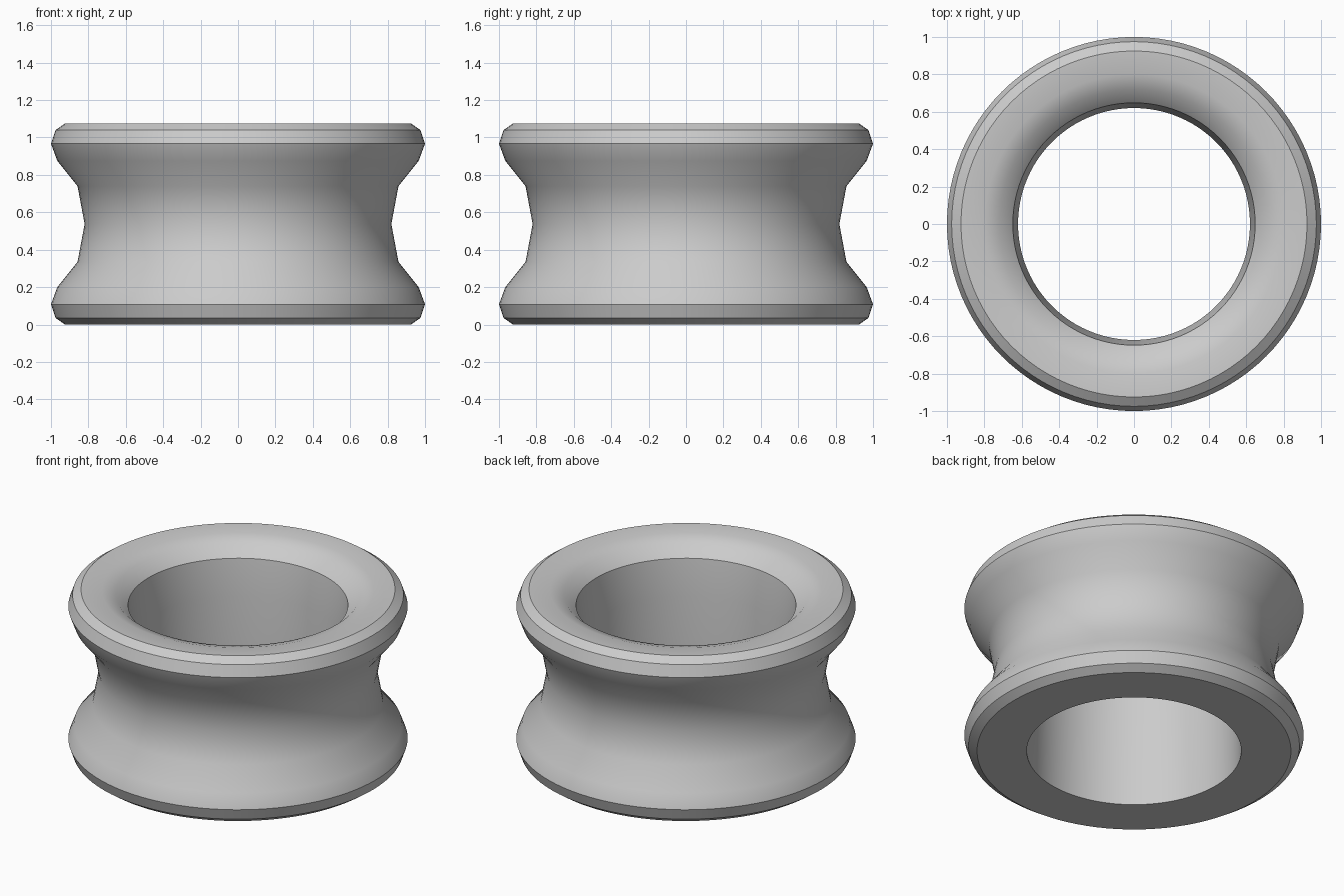
import bpy
import bmesh
from math import radians, tau
from mathutils import Matrix, Vector

cube = bpy.data.objects.get("Cube")
if cube:
    bpy.data.objects.remove(cube, do_unlink=True)

SEGMENTS = 96

# Half of the waisted outer wall, mirrored about mid height
MID = 0.5375
lower_outer = [(0.925, 0.0), (0.975, 0.035), (1.0, 0.108), (0.966, 0.20), (0.858, 0.335)]
upper_outer = [(r, 2 * MID - z) for r, z in reversed(lower_outer)]

# Dished top lip running down into the bore
inner = [(0.80, 1.07), (0.72, 1.045), (0.648, 0.975), (0.62, 0.74), (0.632, 0.0)]
profile = lower_outer + [(0.82, MID)] + upper_outer + inner

# Revolve the closed profile
bm = bmesh.new()
rings = []
for i in range(SEGMENTS):
    turn = Matrix.Rotation(tau * i / SEGMENTS, 3, "Z")
    rings.append([bm.verts.new(turn @ Vector((r, 0, z))) for r, z in profile])
count = len(profile)
for i in range(SEGMENTS):
    a, b = rings[i], rings[(i + 1) % SEGMENTS]
    for j in range(count):
        k = (j + 1) % count
        bm.faces.new((a[j], b[j], b[k], a[k]))
bmesh.ops.recalc_face_normals(bm, faces=bm.faces)

mesh = bpy.data.meshes.new("grooved_ring")
bm.to_mesh(mesh)
bm.free()
ring = bpy.data.objects.new("grooved_ring", mesh)
bpy.context.collection.objects.link(ring)

# Single plain grey
grey = bpy.data.materials.new("light_grey")
grey.use_nodes = True
colour = (0.6, 0.6, 0.6, 1.0)
grey.diffuse_color = colour
grey.node_tree.nodes["Principled BSDF"].inputs["Base Color"].default_value = colour
mesh.materials.append(grey)

# Smooth curves, crisp rims
bpy.ops.object.select_all(action="DESELECT")
ring.select_set(True)
bpy.context.view_layer.objects.active = ring
bpy.ops.object.shade_smooth_by_angle(angle=radians(30))
